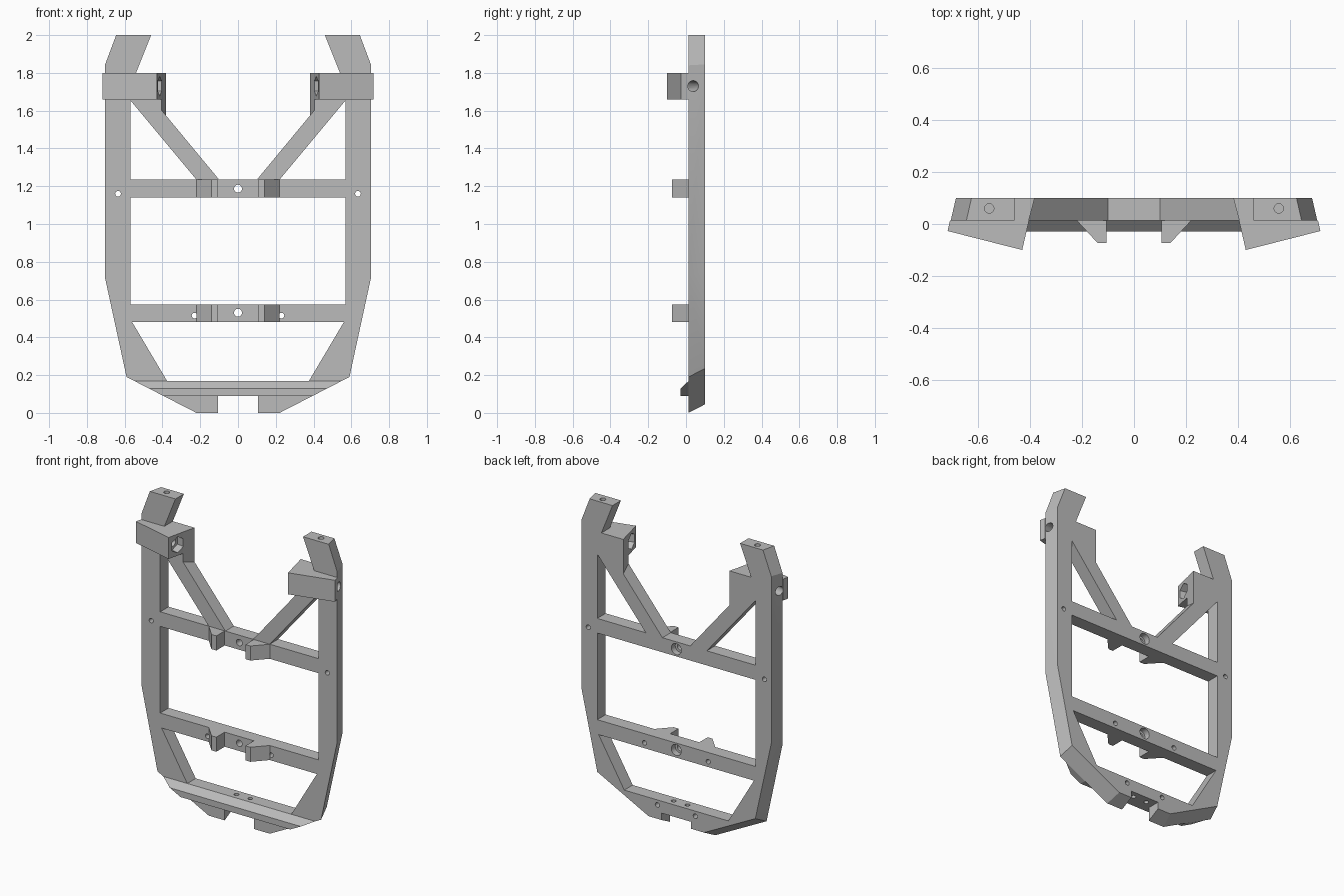
import bpy, bmesh, math
from mathutils import Vector

if "Cube" in bpy.data.objects:
    bpy.data.objects.remove(bpy.data.objects["Cube"])

FRONT, BACK = 0.013, 0.10          # depth of the flat frame
grey = bpy.data.materials.new("plain grey")
grey.diffuse_color = (0.5, 0.5, 0.5, 1)
grey.use_nodes = True
grey.node_tree.nodes["Principled BSDF"].inputs["Base Color"].default_value = grey.diffuse_color


def loft(name, a, b):
    """Solid between two matching closed loops of 3D points."""
    bm = bmesh.new()
    va, vb = [bm.verts.new(p) for p in a], [bm.verts.new(p) for p in b]
    n = len(a)
    bm.faces.new(va)
    bm.faces.new(vb[::-1])
    for i in range(n):
        j = (i + 1) % n
        bm.faces.new((va[j], va[i], vb[i], vb[j]))
    bmesh.ops.recalc_face_normals(bm, faces=bm.faces)
    me = bpy.data.meshes.new(name)
    bm.to_mesh(me)
    bm.free()
    me.materials.append(grey)
    ob = bpy.data.objects.new(name, me)
    bpy.context.collection.objects.link(ob)
    return ob


def plate(name, pts, y0, y1):
    return loft(name, [(x, y0, z) for x, z in pts], [(x, y1, z) for x, z in pts])


def rod(p, q, r, sides=24):
    """Round or hexagonal cutter from p to q."""
    p, q = Vector(p), Vector(q)
    d = (q - p).normalized()
    up = Vector((0, 0, 1)) if abs(d.z) < 0.9 else Vector((0, 1, 0))
    u = (up - d * up.dot(d)).normalized()
    v = d.cross(u)
    ring = [(u * math.cos(t) + v * math.sin(t)) * r
            for t in (2 * math.pi * i / sides for i in range(sides))]
    return loft("cutter", [p + o for o in ring], [q + o for o in ring])


def cut(ob, cutters):
    for c in cutters:
        m = ob.modifiers.new("cut", "BOOLEAN")
        m.operation, m.solver, m.object = "DIFFERENCE", "EXACT", c
        bpy.context.view_layer.objects.active = ob
        bpy.ops.object.modifier_apply(modifier=m.name)
        bpy.data.objects.remove(c)


def both(half):
    """Right-hand outline plus its mirror image."""
    return half + [(-x, z) for x, z in reversed(half)]


# frame: outer edges draw inwards towards the back
front = both([(0.105, 0.09), (0.105, 0), (0.22, 0), (0.59, 0.19), (0.705, 0.72),
              (0.705, 1.84), (0.645, 2), (0.46, 2), (0.54, 1.8), (0.405, 1.8),
              (0.405, 1.603), (0.10, 1.235)])
back = both([(0.105, 0.09), (0.105, 0.045), (0.20, 0.045), (0.57, 0.235), (0.685, 0.755),
             (0.685, 1.845), (0.625, 2), (0.46, 2), (0.54, 1.8), (0.382, 1.8),
             (0.382, 1.575), (0.10, 1.235)])
frame = loft("frame", [(x, FRONT, z) for x, z in front], [(x, BACK, z) for x, z in back])

# openings in the frame
windows = [both([(0.57, 0.575), (0.57, 1.14)]), both([(0.375, 0.168), (0.56, 0.48)])]
windows += [[(s * 0.57, 1.235), (s * 0.57, 1.655), (s * 0.22, 1.235)] for s in (1, -1)]
cut(frame, [plate("cutter", w, -0.1, 0.2) for w in windows])

# bolt holes with wider recesses at the back
holes = []
for z in (0.53, 1.187):
    holes += [rod((0, -0.1, z), (0, 0.2, z), 0.021), rod((0, 0.06, z), (0, 0.2, z), 0.036)]
for s in (1, -1):
    holes += [rod((s * 0.635, -0.1, 1.16), (s * 0.635, 0.2, 1.16), 0.015),
              rod((s * 0.23, -0.1, 0.515), (s * 0.23, 0.2, 0.515), 0.015),
              rod((s * 0.137, 0.04, 0.135), (s * 0.137, 0.2, 0.135), 0.015),
              rod((s * 0.05, 0.055, 0.05), (s * 0.05, 0.055, 0.25), 0.015),
              rod((s * 0.557, 0.06, 1.88), (s * 0.557, 0.06, 2.1), 0.018)]
cut(frame, holes)


def slanted_holes(s):
    """Slanted side bore and the hexagonal nut pocket at its inner end."""
    c, d = Vector((s * 0.414, -0.031, 1.73)), Vector((s * 0.972, 0.235, 0))
    return [rod(c - d * 0.1, c + d * 0.5, 0.029), rod(c - d * 0.1, c + d * 0.05, 0.052, 6)]


parts = [frame]
for s, side in ((1, "right"), (-1, "left")):
    cut(frame, slanted_holes(s))
    # shoulder block with slanted front
    pts = [(0.708, FRONT), (0.717, -0.027), (0.43, -0.1), (0.404, FRONT)]
    block = loft(side + "_shoulder_block", [(s * x, y, 1.66) for x, y in pts],
                 [(s * x, y, 1.8) for x, y in pts])
    cut(block, slanted_holes(s))
    parts.append(block)
    # wedge hooks on the two crossbars
    for z, bar in ((0.48, "lower"), (1.14, "upper")):
        pts = [(0.22, FRONT), (0.14, -0.073), (0.105, -0.073), (0.105, FRONT)]
        parts.append(loft(f"{side}_{bar}_hook", [(s * x, y, z) for x, y in pts],
                          [(s * x, y, z + 0.095) for x, y in pts]))

# bottom lip, its ends following the lower corners of the frame
lip = [(FRONT, 0.168), (-0.028, 0.13), (-0.028, 0.09), (FRONT, 0.09)]
parts.append(loft("bottom_lip", *[[(s * (0.22 + 1.947 * z), y, z) for y, z in lip]
                                  for s in (1, -1)]))

# smooth the round holes, keep the edges crisp
for ob in parts:
    bpy.ops.object.select_all(action="DESELECT")
    ob.select_set(True)
    bpy.context.view_layer.objects.active = ob
    bpy.ops.object.shade_smooth_by_angle(angle=math.radians(20))
